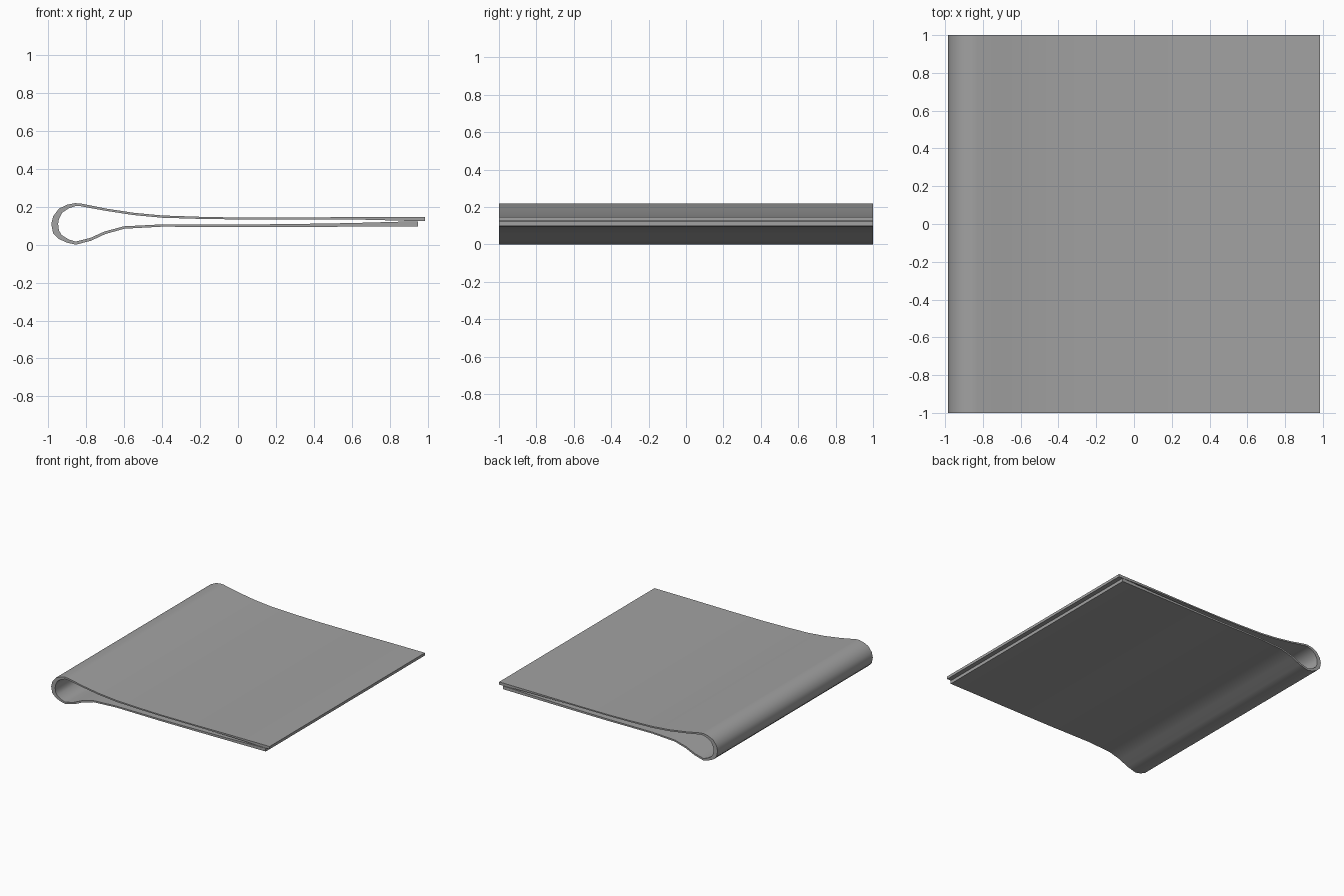
import bpy
import bmesh
import math
from mathutils import Vector

default_cube = bpy.data.objects.get("Cube")
if default_cube:
    bpy.data.objects.remove(default_cube, do_unlink=True)


def make_material(name, colour):
    material = bpy.data.materials.new(name)
    material.use_nodes = True
    material.diffuse_color = colour
    material.node_tree.nodes["Principled BSDF"].inputs["Base Color"].default_value = colour
    return material


# Outer side of the folded sheet: x, z and wall thickness, upper flap to lower flap
upper_flap = [(.985, .147, .022), (.92, .147, .022), (.65, .146, .014), (.3, .143, .01),
              (0, .143, .01), (-.2, .147, .011), (-.4, .154, .012), (-.55, .168, .012),
              (-.7, .191, .012)]
rounded_fold = [(-.83, .217, .014), (-.86, .219, .016), (-.9, .211, .021), (-.945, .19, .028),
                (-.975, .15, .034), (-.985, .11, .036), (-.975, .06, .034), (-.945, .03, .026),
                (-.9, .01, .019), (-.855, 0, .016), (-.775, .021, .015)]
lower_flap = [(-.7, .056, .014), (-.6, .084, .013), (-.4, .095, .012), (0, .092, .014),
              (.3, .093, .016), (.6, .095, .019), (.92, .097, .026), (.95, .097, .026)]
profile = upper_flap + rounded_fold + lower_flap


def inner_side(points):
    """Offset each outer point inwards by its own wall thickness."""
    result = []
    for i, (x, z, wall) in enumerate(points):
        before = points[max(i - 1, 0)]
        after = points[min(i + 1, len(points) - 1)]
        along = Vector((after[0] - before[0], after[1] - before[1])).normalized()
        result.append((x - along.y * wall, z + along.x * wall))
    return result


def build_folded_sheet(name, points, half_width, material):
    bm = bmesh.new()

    def row(side, y):
        return [bm.verts.new((p[0], y, p[1])) for p in side]

    inner = inner_side(points)
    # Four long edge rows, in order around the wall section
    rows = [row(points, -half_width), row(points, half_width),
            row(inner, half_width), row(inner, -half_width)]
    for k in range(len(rows)):
        a, b = rows[k], rows[(k + 1) % len(rows)]
        for i in range(len(points) - 1):
            bm.faces.new((a[i], a[i + 1], b[i + 1], b[i]))
    # Free ends of the two flaps
    bm.faces.new([r[0] for r in rows])
    bm.faces.new([r[-1] for r in reversed(rows)])
    bmesh.ops.recalc_face_normals(bm, faces=bm.faces)

    mesh = bpy.data.meshes.new(name)
    bm.to_mesh(mesh)
    bm.free()
    mesh.materials.append(material)
    sheet = bpy.data.objects.new(name, mesh)
    bpy.context.collection.objects.link(sheet)
    return sheet


grey = make_material("plain grey", (.36, .36, .36, 1))
sheet = build_folded_sheet("folded_sheet", profile, 1, grey)

# Smooth the bend while keeping the cut edges sharp
bpy.ops.object.select_all(action="DESELECT")
sheet.select_set(True)
bpy.context.view_layer.objects.active = sheet
bpy.ops.object.shade_smooth_by_angle(angle=math.radians(35))
